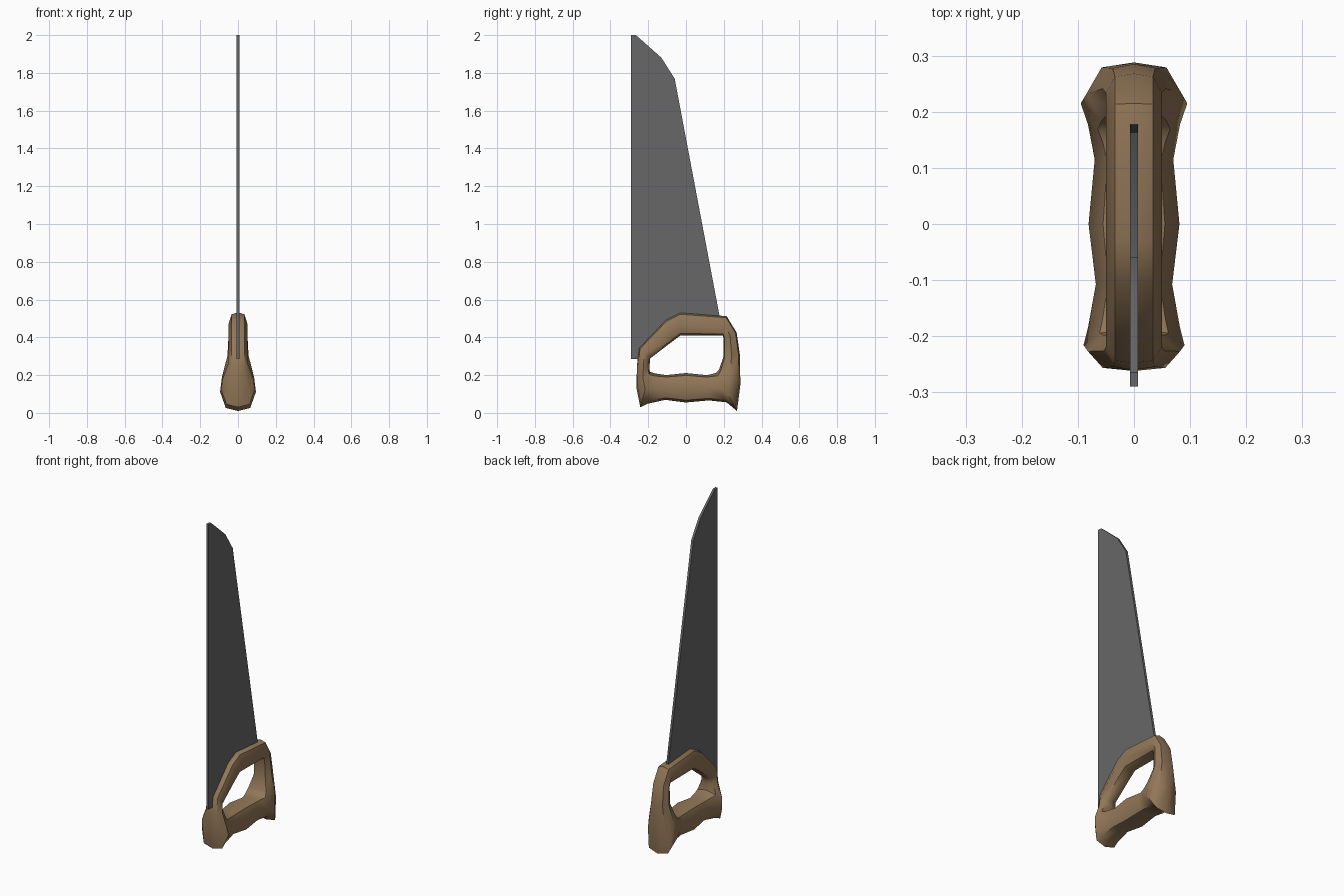
import bpy, bmesh, math


def material(name, rgb):
    m = bpy.data.materials.new(name)
    m.diffuse_color = (*rgb, 1)
    return m


def finish(name, bm, mat, angle):
    bmesh.ops.recalc_face_normals(bm, faces=bm.faces)
    mesh = bpy.data.meshes.new(name)
    bm.to_mesh(mesh)
    bm.free()
    mesh.materials.append(mat)
    ob = bpy.data.objects.new(name, mesh)
    bpy.context.collection.objects.link(ob)
    bpy.ops.object.select_all(action='DESELECT')
    bpy.context.view_layer.objects.active = ob
    ob.select_set(True)
    bpy.ops.object.shade_smooth_by_angle(angle=math.radians(angle))
    return ob


steel = material("steel grey", (0.135, 0.135, 0.14))
wood = material("brown wood", (0.29, 0.185, 0.098))

# blade: thin extruded outline whose lower edge is buried in the handle
outline = [(-0.29, 0.285), (-0.29, 2.0), (-0.265, 2.0), (-0.13, 1.88),
           (-0.06, 1.77), (0.18, 0.50), (0.17, 0.46), (-0.04, 0.465),
           (-0.20, 0.335), (-0.22, 0.285)]
bm = bmesh.new()
face = bm.faces.new([bm.verts.new((-0.007, y, z)) for y, z in outline])
ext = bmesh.ops.extrude_face_region(bm, geom=[face])
bmesh.ops.translate(bm, vec=(0.014, 0, 0),
                    verts=[v for v in ext["geom"] if isinstance(v, bmesh.types.BMVert)])
finish("saw_blade", bm, steel, 30)

# handle: closed loop of rings, each (outer y, z, inner y, z, half width)
rings = [
    (-0.242, 0.030, -0.190, 0.218, 0.090),   # front lower horn
    (-0.262, 0.130, -0.192, 0.225, 0.082),
    (-0.260, 0.250, -0.192, 0.260, 0.054),
    (-0.248, 0.345, -0.190, 0.288, 0.050),   # sloping front bar
    (-0.105, 0.495, -0.070, 0.380, 0.050),
    (-0.030, 0.532, -0.030, 0.410, 0.050),
    (0.215, 0.512, 0.195, 0.410, 0.050),     # rear top corner
    (0.268, 0.425, 0.199, 0.395, 0.050),
    (0.285, 0.310, 0.198, 0.295, 0.056),
    (0.288, 0.150, 0.175, 0.230, 0.085),
    (0.270, 0.010, 0.160, 0.213, 0.095),     # rear lower horn
    (0.215, 0.056, 0.140, 0.206, 0.082),
    (0.120, 0.066, 0.110, 0.200, 0.070),     # grip
    (0.000, 0.055, 0.000, 0.211, 0.081),
    (-0.110, 0.069, -0.105, 0.200, 0.068),
    (-0.205, 0.048, -0.165, 0.209, 0.082),
]
# cross-section: (position from outer to inner, share of half width)
section = [(0, 0), (0.08, 0.68), (0.5, 1), (0.92, 0.68),
           (1, 0), (0.92, -0.68), (0.5, -1), (0.08, -0.68)]
bm = bmesh.new()
loops = [[bm.verts.new((s * w, oy + (iy - oy) * t, oz + (iz - oz) * t))
          for t, s in section] for oy, oz, iy, iz, w in rings]
n, k = len(loops), len(section)
for i in range(n):
    a, b = loops[i], loops[(i + 1) % n]
    for j in range(k):
        bm.faces.new((a[j], a[(j + 1) % k], b[(j + 1) % k], b[j]))
finish("saw_handle", bm, wood, 50)
